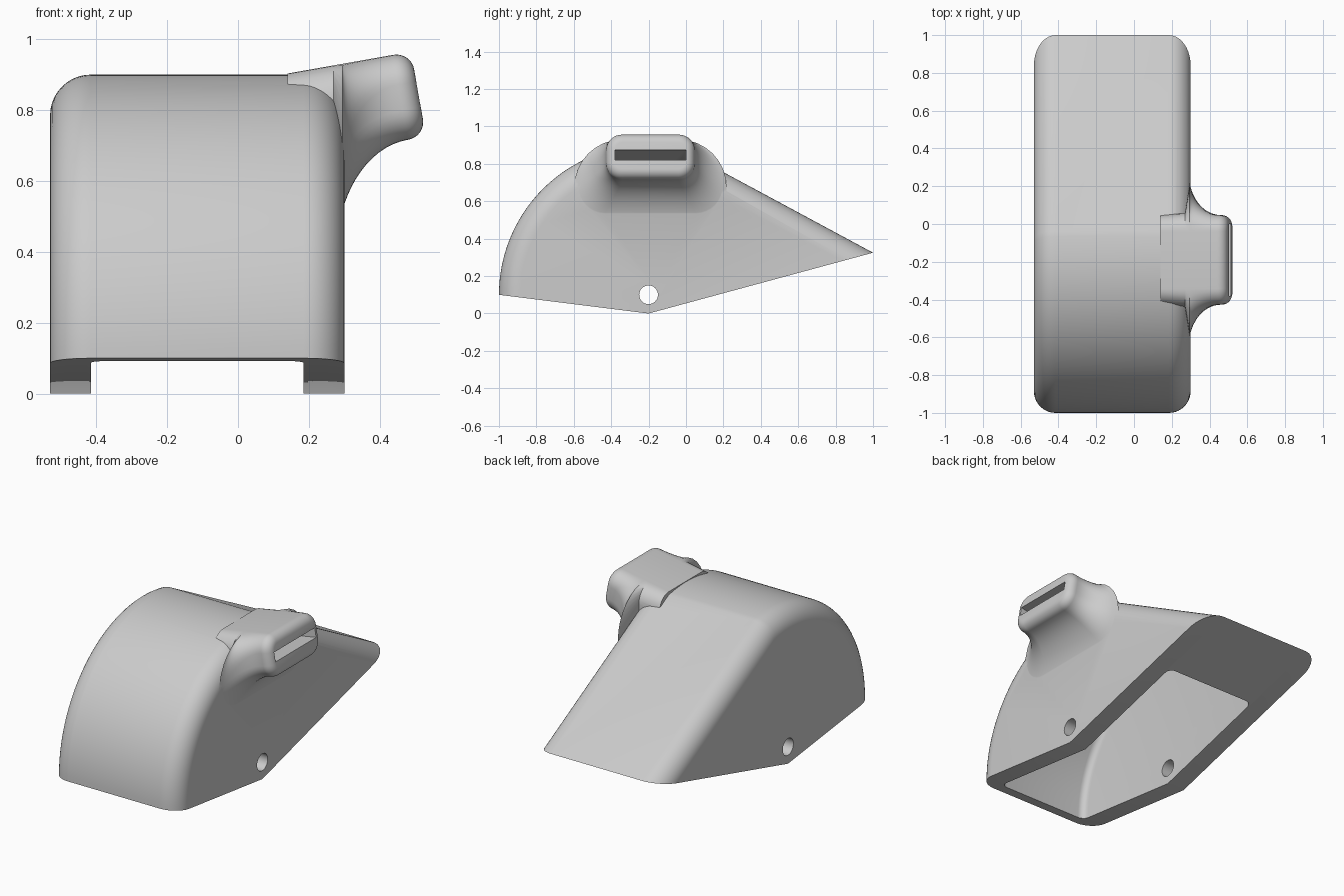
import bpy, bmesh, math
from mathutils import Vector, Matrix

old = bpy.data.objects.get("Cube")
if old:
    bpy.data.objects.remove(old, do_unlink=True)

grey = bpy.data.materials.new("plain grey")
grey.use_nodes = True
grey.diffuse_color = (0.6, 0.6, 0.6, 1)
grey.node_tree.nodes["Principled BSDF"].inputs["Base Color"].default_value = (0.6, 0.6, 0.6, 1)

LEFT, RIGHT = 0.30, -0.53      # outer side walls
WALL = 0.115                   # side wall thickness and shoulder radius
RADIUS = 0.8                   # outer radius of the round front
HUB = Vector((-0.2, 0.1))      # wheel centre in y, z
KEEL = Vector((-0.2, 0))       # lowest edge in y, z
TAIL = Vector((1, 0.325))      # rear tip in y, z
TILT = math.radians(10)


def finish(bm, name):
    bmesh.ops.recalc_face_normals(bm, faces=bm.faces[:])
    mesh = bpy.data.meshes.new(name)
    bm.to_mesh(mesh)
    bm.free()
    mesh.materials.append(grey)
    obj = bpy.data.objects.new(name, mesh)
    bpy.context.collection.objects.link(obj)
    return obj


def loft(name, rings):
    """Skin a row of equal-length closed rings and cap both ends."""
    bm = bmesh.new()
    loops = [[bm.verts.new(p) for p in ring] for ring in rings]
    for a, b in zip(loops, loops[1:]):
        for i in range(len(a)):
            j = (i + 1) % len(a)
            bm.faces.new((a[i], a[j], b[j], b[i]))
    bm.faces.new(loops[0])
    bm.faces.new(loops[-1])
    return finish(bm, name)


def rounded_slab(name, outline, x0, x1, radius, steps=10):
    """Loft outline(inset) from x0 to x1 with quarter-round cap edges."""
    rows = []
    for i in range(steps + 1):
        a = math.pi / 2 * i / steps
        rows.append((radius * (1 - math.cos(a)), radius * (1 - math.sin(a))))
    stations = [(x0 + d, s) for d, s in rows] + [(x1 - d, s) for d, s in reversed(rows)]
    return loft(name, [[(x, y, z) for y, z in outline(s)] for x, s in stations])


def combine(obj, tool, operation):
    """Bake a boolean, moving to the next solver if one returns no faces."""
    mod = obj.modifiers.new(tool.name, 'BOOLEAN')
    mod.operation = operation
    mod.object = tool
    for solver in ('EXACT', 'MANIFOLD', 'FLOAT'):
        mod.solver = solver
        bpy.context.view_layer.update()
        graph = bpy.context.evaluated_depsgraph_get()
        result = bpy.data.meshes.new_from_object(obj.evaluated_get(graph))
        if len(result.polygons):
            break
    obj.modifiers.remove(mod)
    obj.data = result
    bpy.data.objects.remove(tool, do_unlink=True)


def circle(radius, n):
    return [(HUB.x + radius * math.cos(math.tau * i / n),
             HUB.y + radius * math.sin(math.tau * i / n)) for i in range(n)]


# Shell: round front running into a straight sloping back
def shell_outline(inset):
    pitch = math.radians(28.3)
    normal = Vector((math.sin(pitch), math.cos(pitch)))
    r = RADIUS - inset
    reach = normal.dot(TAIL - HUB) - inset
    sweep = math.pi / 2 + pitch - math.acos(reach / r)
    pts = [KEEL, (HUB.x - r, 0.125 * r)]
    pts += [(HUB.x - r * math.cos(sweep * i / 48), HUB.y + r * math.sin(sweep * i / 48))
            for i in range(1, 49)]
    under = TAIL - KEEL
    pts.append(KEEL + under * ((reach - normal.dot(KEEL - HUB)) / normal.dot(under)))
    return pts


shell = rounded_slab("guard_shell", shell_outline, RIGHT, LEFT, WALL)


# Spout: rounded sections lofted outward, flaring into the side wall
def section(x, flare, lean):
    inset, out = min(flare, 0), max(flare, 0)
    top = Vector((x, 0, 0.903 + (x - 0.14) * math.tan(TILT)))
    down = Vector((math.sin(lean), 0, -math.cos(lean)))
    half, height = 0.237 + flare, 0.243 + flare
    r_top, r_low = 0.085 + out + inset, 0.085 + 0.4 * out + inset
    ring = []
    corners = ((1, 0, r_top), (-1, 0, r_top), (-1, 1, r_low), (1, 1, r_low))
    for quad, (side, low, r) in enumerate(corners):
        for k in range(9):
            a = math.pi / 2 * (quad + k / 8)
            v = height - r if low else r - inset
            p = top + down * (v - r * math.sin(a))
            p.y = -0.19 + side * (half - r) + r * math.cos(a)
            ring.append(p)
    return ring


rings = [section(0.14, 0, 0), section(0.27, 0.01, 0)]
for i in range(13):                       # concave flare
    a = math.pi / 2 * i / 12
    rings.append(section(0.295 + 0.14 * (1 - math.cos(a)),
                         0.17 * (1 - math.sin(a)), TILT * i / 12))
for i in range(9):                        # rounded mouth rim
    a = math.pi / 2 * i / 8
    rings.append(section(0.438 + 0.05 * math.sin(a), -0.05 * (1 - math.cos(a)), TILT))
combine(shell, loft("spout", rings), 'UNION')

# Wheel cavity, axle hole and spout slot
combine(shell, rounded_slab("wheel_cavity", lambda s: circle(0.735 - s, 96),
                            RIGHT + WALL, LEFT - WALL, 0.04, 6), 'DIFFERENCE')
combine(shell, loft("axle_hole", [[(x, y, z) for y, z in circle(0.05, 32)]
                                  for x in (-1, 1)]), 'DIFFERENCE')
bm = bmesh.new()
bmesh.ops.create_cube(bm, size=1, matrix=Matrix.Translation((0.36, -0.19, 0.822))
                      @ Matrix.Rotation(-TILT, 4, 'Y')
                      @ Matrix.Diagonal((0.44, 0.38, 0.055, 1)))
combine(shell, finish(bm, "spout_slot"), 'DIFFERENCE')

bpy.ops.object.select_all(action='DESELECT')
shell.select_set(True)
bpy.context.view_layer.objects.active = shell
bpy.ops.object.shade_smooth_by_angle(angle=math.radians(25))
